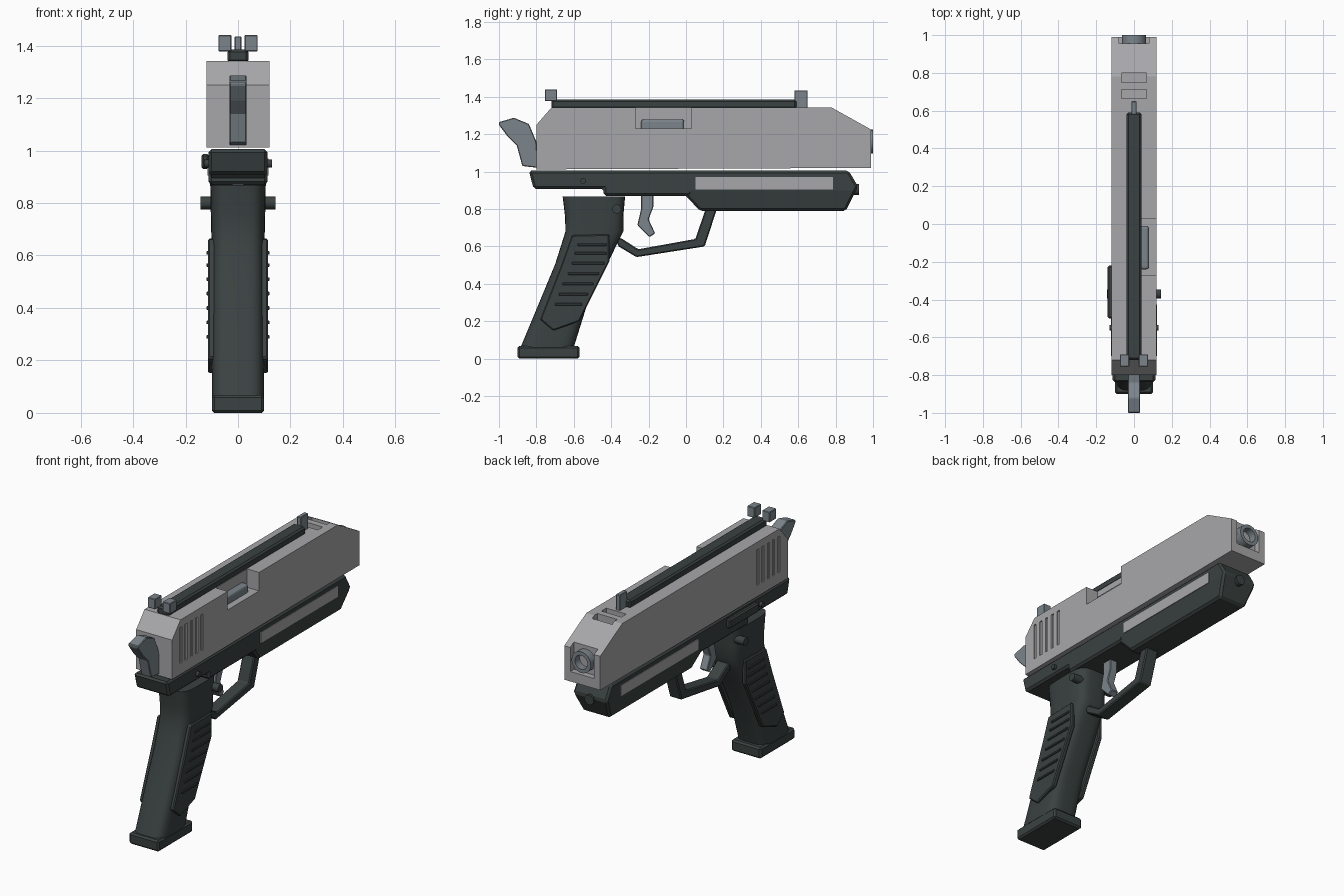
import bpy, bmesh, math
from mathutils import Matrix, Vector

if "Cube" in bpy.data.objects:
    bpy.data.objects.remove(bpy.data.objects["Cube"])


def material(name, rgb):
    m = bpy.data.materials.new(name)
    m.diffuse_color = (*rgb, 1)
    m.use_nodes = True
    m.node_tree.nodes["Principled BSDF"].inputs["Base Color"].default_value = m.diffuse_color
    return m


STEEL = material("light grey steel", (0.39, 0.39, 0.40))
DARK = material("dark green grey polymer", (0.042, 0.054, 0.052))
BLUE = material("blue grey metal", (0.20, 0.235, 0.26))


def finish(name, bm, mat, bevel=0, segs=1, smooth=False):
    bmesh.ops.recalc_face_normals(bm, faces=bm.faces[:])
    me = bpy.data.meshes.new(name)
    bm.to_mesh(me)
    bm.free()
    ob = bpy.data.objects.new(name, me)
    bpy.context.collection.objects.link(ob)
    if mat:
        me.materials.append(mat)
    if bevel:
        b = ob.modifiers.new("bevel", 'BEVEL')
        b.width, b.segments, b.limit_method = bevel, segs, 'ANGLE'
        b.angle_limit = math.radians(35)
    if smooth:
        bpy.ops.object.select_all(action='DESELECT')
        ob.select_set(True)
        bpy.context.view_layer.objects.active = ob
        bpy.ops.object.shade_smooth_by_angle(angle=math.radians(35))
    return ob


def add_box(bm, x0, x1, y0, y1, z0, z1):
    c = Vector(((x0 + x1) / 2, (y0 + y1) / 2, (z0 + z1) / 2))
    s = Matrix.Diagonal((x1 - x0, y1 - y0, z1 - z0, 1))
    bmesh.ops.create_cube(bm, size=1, matrix=Matrix.Translation(c) @ s)


def box(name, dims, mat, **kw):
    bm = bmesh.new()
    add_box(bm, *dims)
    return finish(name, bm, mat, **kw)


def prism(pts, x0, x1):
    """Side profile in (y, z) extruded across x."""
    bm = bmesh.new()
    f = bm.faces.new([bm.verts.new((x0, y, z)) for y, z in pts])
    r = bmesh.ops.extrude_face_region(bm, geom=[f])
    vs = [v for v in r["geom"] if isinstance(v, bmesh.types.BMVert)]
    bmesh.ops.translate(bm, vec=(x1 - x0, 0, 0), verts=vs)
    return bm


def rod(name, axis, radius, a, b, u, z, mat):
    """Cylinder from a to b along 'x' (u is y) or 'y' (u is x)."""
    bm = bmesh.new()
    mid = (a + b) / 2
    loc, rot = (((mid, u, z), Matrix.Rotation(math.pi / 2, 4, 'Y')) if axis == 'x'
                else ((u, mid, z), Matrix.Rotation(-math.pi / 2, 4, 'X')))
    bmesh.ops.create_cone(bm, cap_ends=True, segments=24, radius1=radius, radius2=radius,
                          depth=b - a, matrix=Matrix.Translation(loc) @ rot)
    return finish(name, bm, mat, smooth=True)


def cut(ob, boxes):
    bm = bmesh.new()
    for b in boxes:
        add_box(bm, *b)
    cutter = finish("cutter", bm, None)
    cutter.hide_render = True
    m = ob.modifiers.new("cut", 'BOOLEAN')
    m.object, m.operation, m.solver = cutter, 'DIFFERENCE', 'EXACT'
    bpy.context.view_layer.objects.active = ob
    bpy.ops.object.modifier_apply(modifier=m.name)
    bpy.data.objects.remove(cutter)


# Slide with ejection port, vents, muzzle recess and serrations
slide = finish("slide", prism([(-0.80, 1.012), (-0.80, 1.25), (-0.72, 1.342), (0.78, 1.342),
                               (0.99, 1.225), (0.99, 1.02)], -0.12, 0.12), STEEL)
holes = [(0.04, 0.2, -0.27, 0.03, 1.23, 1.5),
         (-0.067, 0.067, 0.75, 0.80, 1.27, 1.5),
         (-0.067, 0.067, 0.665, 0.712, 1.27, 1.5),
         (-0.08, 0.08, 0.955, 1.1, 1.08, 1.4)]
for i in range(5):
    y = -0.725 + 0.05 * i
    for s in (-1, 1):
        xs = sorted((s * 0.112, s * 0.2))
        holes.append((*xs, y, y + 0.02, 1.08, 1.297))
cut(slide, holes)

# Chamber block seen in the ejection port
box("chamber", (0.03, 0.08, -0.24, -0.01, 1.2, 1.28), BLUE, bevel=0.015, segs=3)

# Barrel: cylinder with a bored end
barrel = rod("barrel", 'y', 0.064, 0.90, 1.0, 0, 1.16, BLUE)
bm = bmesh.new()
bm.from_mesh(barrel.data)
end = max(bm.faces, key=lambda f: f.calc_center_median().y)
bmesh.ops.inset_region(bm, faces=[end], thickness=0.022)
r = bmesh.ops.extrude_face_region(bm, geom=[end])
bmesh.ops.translate(bm, vec=(0, -0.08, 0),
                    verts=[v for v in r["geom"] if isinstance(v, bmesh.types.BMVert)])
if end.is_valid:
    bm.faces.remove(end)
bmesh.ops.recalc_face_normals(bm, faces=bm.faces[:])
bm.to_mesh(barrel.data)
bm.free()

# Sight rail and sights
box("sight_rail", (-0.04, 0.04, -0.72, 0.59, 1.335, 1.385), DARK, bevel=0.01)
box("front_sight", (-0.013, 0.013, 0.58, 0.65, 1.335, 1.435), BLUE, bevel=0.003)
for s, side in ((-1, "left"), (1, "right")):
    xs = sorted((s * 0.025, s * 0.075))
    box("rear_sight_" + side, (*xs, -0.755, -0.69, 1.378, 1.44), BLUE, bevel=0.003)

# Hammer
finish("hammer", prism([(-1.0, 1.265), (-0.92, 1.288), (-0.84, 1.255), (-0.80, 1.16),
                        (-0.79, 1.02), (-0.875, 1.03), (-0.905, 1.14), (-0.955, 1.19),
                        (-1.0, 1.25)], -0.033, 0.033), BLUE, bevel=0.004)

# Frame with stepped underside
finish("frame", prism([(-0.84, 1.005), (-0.815, 0.908), (-0.44, 0.908), (-0.44, 0.87),
                       (0.03, 0.87), (0.03, 1.005)], -0.113, 0.113), DARK, bevel=0.012)

# Fore-end, tapering towards its underside
bm = prism([(-0.01, 1.005), (-0.01, 0.88), (0.075, 0.79), (0.855, 0.79), (0.92, 0.92),
            (0.87, 1.005)], -0.113, 0.113)
bmesh.ops.bisect_plane(bm, geom=bm.verts[:] + bm.edges[:] + bm.faces[:],
                       plane_co=(0, 0, 0.9), plane_no=(0, 0, 1))
for v in bm.verts:
    if v.co.z < 0.9:
        v.co.x *= 1 - 0.2 * (0.9 - v.co.z) / 0.11
finish("fore_end", bm, DARK, bevel=0.012)
rod("fore_end_screw", 'y', 0.03, 0.88, 0.925, 0, 0.905, DARK)

# Trigger guard and trigger
finish("trigger_guard", prism([(-0.39, 0.66), (-0.36, 0.60), (-0.265, 0.543), (0.10, 0.60),
                               (0.165, 0.80), (0.105, 0.80), (0.05, 0.64), (-0.255, 0.585),
                               (-0.34, 0.64)], -0.04, 0.04), DARK, bevel=0.006)
finish("trigger", prism([(-0.24, 0.88), (-0.175, 0.88), (-0.175, 0.81), (-0.20, 0.745),
                         (-0.165, 0.67), (-0.195, 0.65), (-0.26, 0.715), (-0.24, 0.80)],
                        -0.025, 0.025), BLUE, bevel=0.004)

# Grip: rounded sections (z, back y, front y, half width) lofted upwards
sections = [(0.06, -0.885, -0.60, 0.10), (0.30, -0.785, -0.525, 0.10),
            (0.505, -0.70, -0.42, 0.10), (0.60, -0.67, -0.375, 0.10),
            (0.68, -0.645, -0.335, 0.102), (0.76, -0.647, -0.335, 0.104),
            (0.868, -0.66, -0.325, 0.106)]
N = 32
bm = bmesh.new()
rings = []
for z, yb, yf, hw in sections:
    ring = []
    for i in range(N):
        a = 2 * math.pi * (i + 0.5) / N
        c, s = math.cos(a), math.sin(a)
        x = hw * math.copysign(abs(c) ** 0.5, c)
        y = (yb + yf) / 2 + (yf - yb) / 2 * math.copysign(abs(s) ** 0.5, s)
        ring.append(bm.verts.new((x, y, z)))
    rings.append(ring)
for lo, hi in zip(rings, rings[1:]):
    for i in range(N):
        j = (i + 1) % N
        bm.faces.new((lo[i], lo[j], hi[j], hi[i]))
bm.faces.new(rings[0])
bm.faces.new(rings[-1])
finish("grip", bm, DARK, smooth=True)

# Magazine base
box("magazine_base", (-0.10, 0.10, -0.90, -0.57, 0, 0.068), DARK, bevel=0.01)

# Parts on both sides: grip panels with ridges, fore-end plates, pins
panel = [(-0.61, 0.66), (-0.41, 0.665), (-0.41, 0.52), (-0.57, 0.20), (-0.71, 0.15),
         (-0.78, 0.21), (-0.665, 0.505)]
ridges = [(0.61, -0.58, -0.425), (0.563, -0.595, -0.425), (0.51, -0.61, -0.435),
          (0.455, -0.63, -0.465), (0.40, -0.66, -0.495), (0.345, -0.68, -0.525),
          (0.29, -0.70, -0.555)]
for s, side in ((-1, "left"), (1, "right")):
    finish("grip_panel_" + side, prism(panel, s * 0.085, s * 0.114), DARK, bevel=0.006)
    bm = bmesh.new()
    for z, y0, y1 in ridges:
        add_box(bm, *sorted((s * 0.10, s * 0.121)), y0, y1, z - 0.007, z + 0.007)
    finish("grip_ridges_" + side, bm, DARK, bevel=0.003)
    box("fore_end_plate_" + side, (*sorted((s * 0.109, s * 0.117)), 0.05, 0.785, 0.905, 0.97),
        STEEL)
rod("grip_pin", 'x', 0.024, -0.142, 0.142, -0.37, 0.80, DARK)
rod("frame_pin", 'x', 0.015, -0.13, 0.13, -0.55, 0.95, DARK)

# Slide catch on the left, its pivot on the right
box("slide_catch", (-0.14, -0.11, -0.50, -0.22, 0.93, 0.987), DARK, bevel=0.008)
